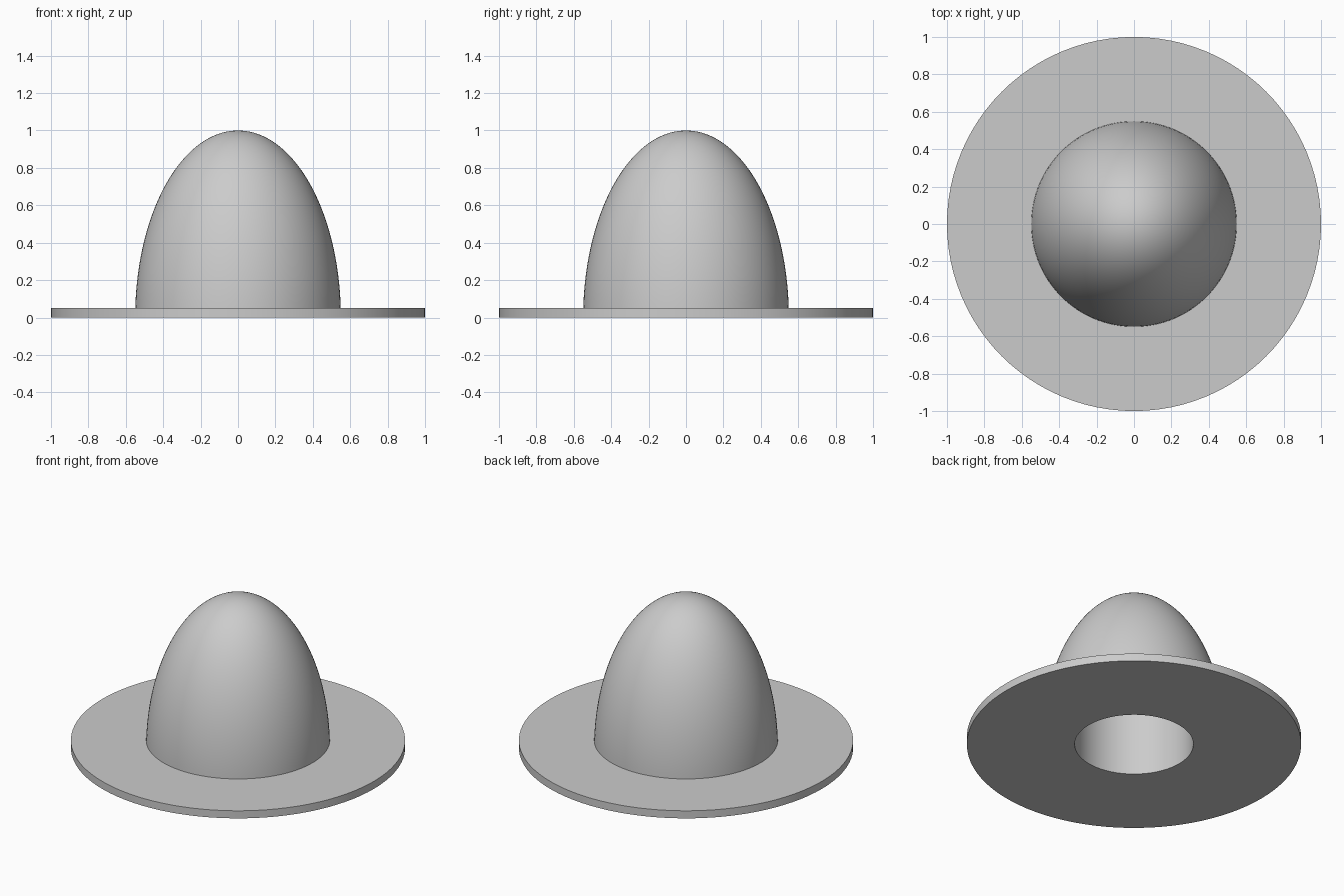
import bpy
import bmesh
from math import sin, cos, pi, tau, radians

if "Cube" in bpy.data.objects:
    bpy.data.objects.remove(bpy.data.objects["Cube"])

SIDES = 96
CROWN_R, HEIGHT = 0.55, 1.0
BRIM_R, BRIM_T = 1.0, 0.05
HOLE_R, HOLE_TOP = 0.355, 0.65

grey = bpy.data.materials.new("light grey")
grey.use_nodes = True
grey.diffuse_color = (0.6, 0.6, 0.6, 1)
grey.node_tree.nodes["Principled BSDF"].inputs["Base Color"].default_value = (0.6, 0.6, 0.6, 1)


def lathe(name, profiles):
    """Revolve (radius, z) profiles about z; each runs clockwise in section, so faces point out."""
    bm = bmesh.new()
    for profile in profiles:
        rings = []
        for r, z in profile:
            if r < 1e-5:
                rings.append([bm.verts.new((0, 0, z))] * SIDES)
            else:
                rings.append([bm.verts.new((r * cos(tau * i / SIDES), r * sin(tau * i / SIDES), z))
                              for i in range(SIDES)])
        for a, b in zip(rings, rings[1:]):
            for i in range(SIDES):
                j = (i + 1) % SIDES
                corners = dict.fromkeys((a[i], b[i], b[j], a[j]))
                bm.faces.new(list(corners))
    mesh = bpy.data.meshes.new(name)
    bm.to_mesh(mesh)
    bm.free()
    mesh.materials.append(grey)
    obj = bpy.data.objects.new(name, mesh)
    bpy.context.collection.objects.link(obj)
    bpy.ops.object.select_all(action="DESELECT")
    obj.select_set(True)
    bpy.context.view_layer.objects.active = obj
    bpy.ops.object.shade_smooth_by_angle(angle=radians(30))
    return obj


# Crown: half ellipsoid, tip down to the top of the brim
STEPS = 40
dome = [(CROWN_R * sin(pi / 2 * k / STEPS), HEIGHT * cos(pi / 2 * k / STEPS)) for k in range(STEPS)]
dome = [p for p in dome if p[1] > BRIM_T + 0.005]
seam_r = CROWN_R * (1 - (BRIM_T / HEIGHT) ** 2) ** 0.5
dome.append((seam_r, BRIM_T))

# Head opening: straight bore with a flat end, inside the crown
bore = [(HOLE_R, 0), (HOLE_R, HOLE_TOP), (0, HOLE_TOP)]
lathe("crown", [dome, bore])

# Brim: flat round disc with the opening through it
lathe("brim", [[(seam_r, BRIM_T), (BRIM_R, BRIM_T), (BRIM_R, 0), (HOLE_R, 0)]])
